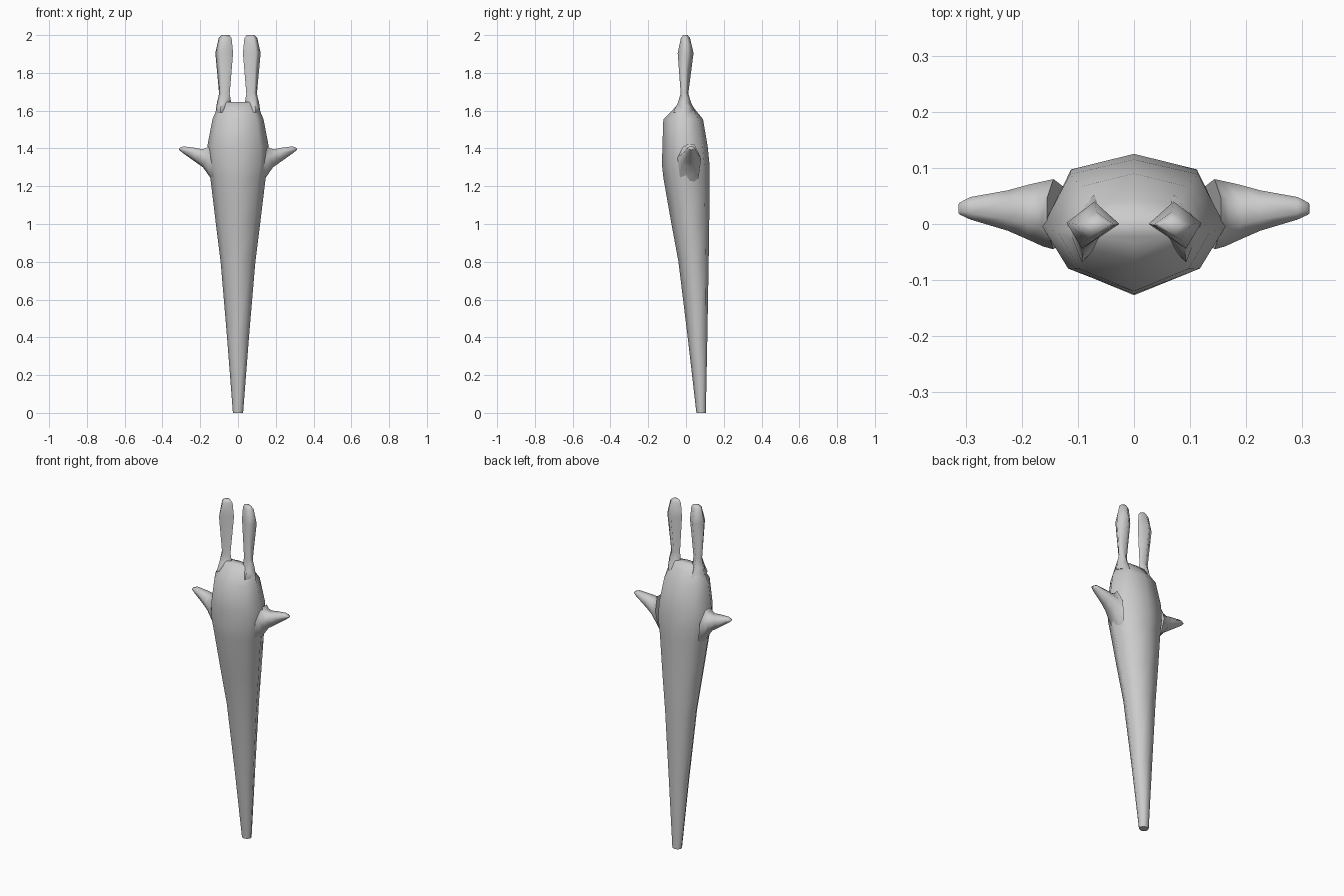
import bpy, bmesh, math
from mathutils import Vector

if "Cube" in bpy.data.objects:
    bpy.data.objects.remove(bpy.data.objects["Cube"])


def loft(name, rings, mirror=False, angle=60):
    """Skin a list of equal-sized point rings and cap both ends."""
    bm = bmesh.new()
    loops = [[bm.verts.new(p) for p in ring] for ring in rings]
    n = len(loops[0])
    for a, b in zip(loops, loops[1:]):
        for i in range(n):
            j = (i + 1) % n
            bm.faces.new((a[i], a[j], b[j], b[i]))
    bm.faces.new(loops[0][::-1])
    bm.faces.new(loops[-1])
    bmesh.ops.recalc_face_normals(bm, faces=bm.faces)
    mesh = bpy.data.meshes.new(name)
    bm.to_mesh(mesh)
    bm.free()
    ob = bpy.data.objects.new(name, mesh)
    bpy.context.collection.objects.link(ob)
    if mirror:
        ob.modifiers.new("mirror", 'MIRROR').use_mirror_merge = False
    bpy.ops.object.select_all(action='DESELECT')
    ob.select_set(True)
    bpy.context.view_layer.objects.active = ob
    bpy.ops.object.shade_smooth_by_angle(angle=math.radians(angle))
    return ob


def body_ring(z, w, f, b):
    """Eight-sided section with a ridge at front and back."""
    mid = (f + b) / 2
    fs, bs = mid + (f - mid) * .62, mid + (b - mid) * .78
    right = [(w * .72, fs), (w, mid), (w * .7, bs)]
    pts = [(0, f)] + right + [(0, b)] + [(-x, y) for x, y in reversed(right)]
    return [(x, y, z) for x, y in pts]


# Tapered body and head: height, half width, front y, back y
body = [(0, .027, .055, .105), (.4, .058, .009, .113), (.8, .092, -.04, .12),
        (1.0, .117, -.077, .123), (1.24, .146, -.119, .124),
        (1.31, .16, -.127, .125), (1.41, .163, -.125, .115),
        (1.555, .135, -.12, .09), (1.61, .112, -.065, .045),
        (1.645, .085, -.033, .02)]
loft("body", [body_ring(*r) for r in body])

# Stubby arms: x, lower z, upper z (inner end is sheared down), front y, back y
arm = [(.12, .155, 1.20, 1.42, -.045, .08), (.15, .168, 1.25, 1.402, -.04, .076),
       (.185, .19, 1.30, 1.395, -.028, .07), (.225, .225, 1.328, 1.403, -.012, .06),
       (.295, .29, 1.378, 1.411, .008, .048), (.313, .31, 1.393, 1.403, .017, .038)]


def arm_ring(xl, xu, zl, zu, f, b):
    c = Vector(((xl + xu) / 2, (f + b) / 2, (zl + zu) / 2))
    up = Vector(((xu - xl) / 2, 0, (zu - zl) / 2))
    side = Vector((0, (b - f) / 2, 0))
    k = [(-1, 0), (-.6, .8), (.35, 1), (1, .45), (1, -.45), (.35, -1), (-.6, -.8)]
    return [c + up * u + side * s for u, s in k]


loft("arms", [arm_ring(*r) for r in arm], mirror=True)

# Four-sided ears: height, centre x, centre y, half width, half depth
ear = [(1.59, .074, -.008, .045, .06), (1.64, .074, -.008, .038, .036),
       (1.69, .072, -.008, .028, .02), (1.905, .073, -.002, .047, .042),
       (1.985, .068, -.003, .034, .024), (2.0, .066, -.003, .02, .012)]


def ear_ring(z, cx, cy, w, d):
    k = [(-1, .05), (-.05, 1), (1, .1), (.42, -1)]
    return [(cx + w * x, cy + d * y, z) for x, y in k]


loft("ears", [ear_ring(*r) for r in ear], mirror=True, angle=95)
